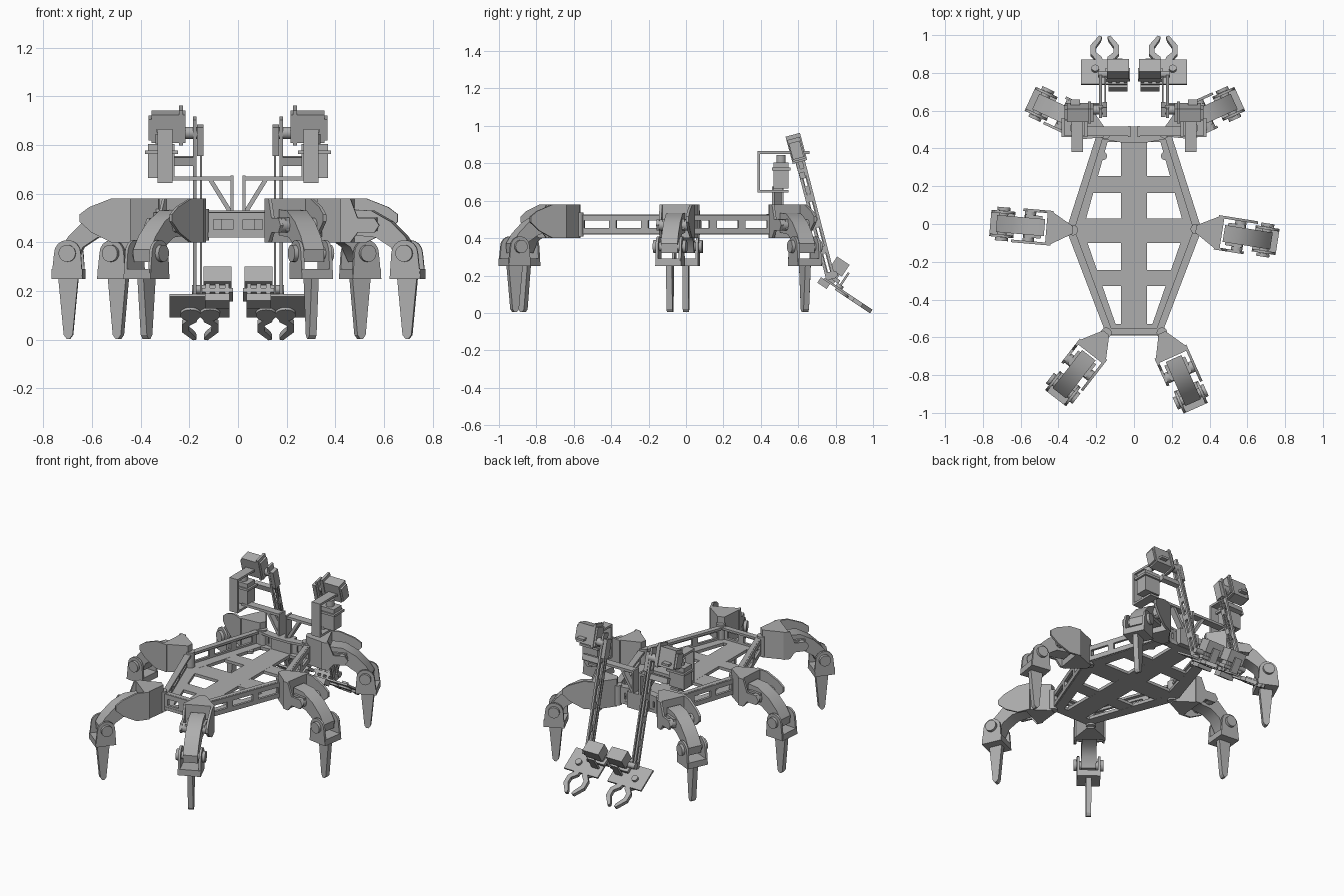
import bpy, bmesh, math
from mathutils import Matrix, Vector

cube = bpy.data.objects.get("Cube")
if cube:
    bpy.data.objects.remove(cube)

grey = bpy.data.materials.new("plain_grey")
grey.use_nodes = True
COLOR = (0.42, 0.42, 0.42, 1)
grey.diffuse_color = COLOR
grey.node_tree.nodes["Principled BSDF"].inputs["Base Color"].default_value = COLOR
made = []
I = Matrix.Identity(4)


def finish(name, bm):
    bmesh.ops.recalc_face_normals(bm, faces=bm.faces)
    me = bpy.data.meshes.new(name)
    bm.to_mesh(me)
    bm.free()
    me.materials.append(grey)
    ob = bpy.data.objects.new(name, me)
    bpy.context.scene.collection.objects.link(ob)
    made.append(ob)


def box(bm, M, center, size, tilt=0):
    # tilt turns the box about the x axis
    T = M @ Matrix.Translation(center) @ Matrix.Rotation(tilt, 4, 'X') @ Matrix.Diagonal((*size, 1))
    bmesh.ops.create_cube(bm, size=1, matrix=T)


def prism(bm, M, pts, lo, hi):
    # profile in local x/z, extruded along local y
    a = [bm.verts.new(M @ Vector((x, lo, z))) for x, z in pts]
    b = [bm.verts.new(M @ Vector((x, hi, z))) for x, z in pts]
    n = len(pts)
    bm.faces.new(a)
    bm.faces.new(b[::-1])
    for i in range(n):
        bm.faces.new((a[i], b[i], b[(i + 1) % n], a[(i + 1) % n]))


def disc(bm, M, center, r, depth, axis='X', r2=None):
    T = M @ Matrix.Translation(center)
    if axis != 'Z':
        T = T @ Matrix.Rotation(math.pi / 2, 4, 'Y' if axis == 'X' else 'X')
    bmesh.ops.create_cone(bm, cap_ends=True, segments=20, radius1=r,
                          radius2=r2 or r, depth=depth, matrix=T)


def axes(origin, x, z):
    x, z = Vector(x).normalized(), Vector(z).normalized()
    y = z.cross(x).normalized()
    z = x.cross(y)
    M = Matrix((x, y, z)).transposed().to_4x4()
    return Matrix.Translation(origin) @ M


def slotted_beam(bm, S, p, q, up, height, thick, slots, chord=0.3):
    # two chords joined by posts leave a row of long slots
    p, q = Vector(p), Vector(q)
    L = (q - p).length
    M = S @ axes((p + q) / 2, q - p, up)
    c = height * chord
    for s in (-1, 1):
        box(bm, M, (0, 0, s * (height - c) / 2), (L, thick, c))
    for i in range(slots + 1):
        box(bm, M, ((i / slots - 0.5) * (L - 0.04), 0, 0), (0.04, thick, height))


# Floor plate: spine, crossbars and border strips
FLAT = Matrix(((1, 0, 0, 0), (0, 0, 1, 0), (0, 1, 0, 0), (0, 0, 0, 1)))
FRONT, MID, REAR = (0.19, 0.47), (0.35, -0.03), (0.14, -0.58)
LOW, TOP = 0.42, 0.525
bm = bmesh.new()
box(bm, I, (0, -0.06, 0.43), (0.14, 1.04, 0.02))
for y, w, d in ((0.21, 0.46, 0.09), (-0.035, 0.62, 0.13), (-0.285, 0.46, 0.085)):
    box(bm, I, (0, y, 0.43), (w, d, 0.019))
for y, w, d in ((0.46, 0.38, 0.05), (-0.56, 0.28, 0.06)):
    box(bm, I, (0, y, 0.43), (w, d, 0.02))
for s in (-1, 1):
    for a, b in ((FRONT, MID), (REAR, MID)):
        prism(bm, FLAT, [(s * a[0], a[1]), (s * b[0], b[1]),
                         (s * (b[0] - 0.08), b[1]), (s * (a[0] - 0.06), a[1])], LOW, 0.44)
    for y in (0.36, -0.43):
        disc(bm, I, (s * 0.165, y, 0.43), 0.022, 0.018, 'Z')
finish("floor_plate", bm)

# Slotted side rails with a narrow top lip, and end walls
bm = bmesh.new()
for s in (-1, 1):
    for a, b in ((FRONT, MID), (REAR, MID)):
        slotted_beam(bm, I, (s * a[0], a[1], 0.473), (s * b[0], b[1], 0.473), (0, 0, 1), 0.1, 0.016, 3)
        prism(bm, FLAT, [(s * a[0], a[1]), (s * b[0], b[1]),
                         (s * (b[0] - 0.035), b[1]), (s * (a[0] - 0.03), a[1])], 0.51, TOP)
slotted_beam(bm, I, (-0.14, -0.58, 0.473), (0.14, -0.58, 0.473), (0, 0, 1), 0.1, 0.016, 2)
box(bm, I, (0, -0.565, 0.517), (0.28, 0.03, 0.014))
finish("side_rails", bm)

# Curved bridge that carries the arms
bm = bmesh.new()
arc = [(-0.32, 0.55), (-0.2, 0.5), (-0.07, 0.48), (0.07, 0.48), (0.2, 0.5), (0.32, 0.55)]
prism(bm, FLAT, arc + [(x * 0.85, y - 0.05) for x, y in arc[::-1]], 0.515, 0.53)
box(bm, I, (0, 0.48, 0.475), (0.14, 0.07, 0.105))
for s in (-1, 1):
    slotted_beam(bm, I, (s * 0.06, 0.47, 0.473), (s * 0.2, 0.49, 0.473), (0, 0, 1), 0.1, 0.015, 2)
finish("arm_bridge", bm)

PLATE = [(0.1, 0.58), (0.18, 0.58), (0.27, 0.545), (0.31, 0.515), (0.31, 0.485),
         (0.26, 0.44), (0.18, 0.4), (0.1, 0.4)]
ARM = [(0.1, 0.58), (0.14, 0.58), (0.17, 0.5), (0.24, 0.5), (0.26, 0.47), (0.24, 0.44),
       (0.17, 0.44), (0.14, 0.4), (0.1, 0.4)]
THIGH = [(0.14, 0.535), (0.22, 0.53), (0.3, 0.485), (0.36, 0.425), (0.395, 0.37), (0.39, 0.32),
         (0.33, 0.32), (0.3, 0.38), (0.24, 0.42), (0.14, 0.43)]
KNEE = Vector((0.362, 0, 0.355))


def leg(name, hip, tip):
    d = Vector(tip) - Vector(hip)
    M = (Matrix.Translation((hip[0], hip[1], 0)) @ Matrix.Rotation(math.atan2(d.y, d.x), 4, 'Z')
         @ Matrix.Translation((d.length - KNEE.x, 0, 0)))
    # Hip bracket: wedge, one broad cheek and one slim arm
    bm = bmesh.new()
    prism(bm, M @ FLAT, [(-0.01, 0.02), (0.11, 0.09), (0.13, 0.09), (0.13, -0.09),
                         (0.11, -0.09), (-0.01, -0.02)], 0.4, 0.58)
    prism(bm, M, PLATE, 0.078, 0.092)
    prism(bm, M, ARM, -0.092, -0.078)
    disc(bm, M, (-0.01, 0, 0.473), 0.028, 0.13, 'Z')
    finish(name + "_hip_bracket", bm)
    # Thigh with joint discs
    bm = bmesh.new()
    prism(bm, M, THIGH, -0.045, 0.045)
    box(bm, M, (0.2, 0, 0.475), (0.09, 0.12, 0.055))
    disc(bm, M, (0.22, 0, 0.47), 0.03, 0.17, 'Y')
    disc(bm, M, KNEE, 0.025, 0.17, 'Y')
    finish(name + "_thigh", bm)
    # Shin fork with rounded cheeks
    bm = bmesh.new()
    round_top = [(KNEE.x + 0.055 * math.cos(t * math.pi / 8), KNEE.z + 0.055 * math.sin(t * math.pi / 8))
                 for t in range(9)]
    for s in (-1, 1):
        prism(bm, M, round_top + [(0.3, 0.25), (0.428, 0.25)], s * 0.056, s * 0.07)
        disc(bm, M, KNEE + Vector((0, s * 0.08, 0)), 0.035, 0.018, 'Y')
    box(bm, M, (0.364, 0, 0.27), (0.128, 0.13, 0.04))
    finish(name + "_shin_fork", bm)
    # Tapered foot spike
    bm = bmesh.new()
    prism(bm, M, [(0.322, 0.26), (0.405, 0.26), (0.382, 0.02), (0.37, 0.004), (0.357, 0.004),
                  (0.345, 0.02)], -0.016, 0.016)
    finish(name + "_foot_spike", bm)


leg("left_mid_leg", (0.35, -0.03), (0.695, -0.085))
leg("right_mid_leg", (-0.35, -0.03), (-0.695, 0.0))
leg("left_near_leg", (0.15, -0.58), (0.3, -0.915))
leg("right_near_leg", (-0.15, -0.58), (-0.375, -0.87))
leg("left_far_leg", (0.18, 0.49), (0.5, 0.635))
leg("right_far_leg", (-0.18, 0.49), (-0.49, 0.635))

CLAW = [(0.01, 0.11), (0.045, 0.12), (0.075, 0.16), (0.075, 0.215), (0.03, 0.275),
        (0.015, 0.27), (0.02, 0.25), (0.047, 0.205), (0.047, 0.17), (0.015, 0.14)]
TILT = math.atan2(0.19, 0.71)

for side, sx in (("left", 1), ("right", -1)):
    S = Matrix.Diagonal((sx, 1, 1, 1))
    # Support struts
    bm = bmesh.new()
    box(bm, S, (0.025, 0.49, 0.6), (0.012, 0.06, 0.15))
    box(bm, S, (0.16, 0.49, 0.663), (0.28, 0.05, 0.016))
    strut = S @ axes((0.075, 0.49, 0.595), (0.08, 0, 0.13), (0, 1, 0))
    box(bm, strut, (0, 0, 0), (0.16, 0.018, 0.04))
    finish(side + "_arm_support", bm)
    # Shoulder motor in its open bracket
    bm = bmesh.new()
    box(bm, S, (0.315, 0.508, 0.735), (0.11, 0.08, 0.14))
    box(bm, S, (0.315, 0.51, 0.77), (0.135, 0.1, 0.015))
    disc(bm, S, (0.315, 0.508, 0.82), 0.025, 0.05, 'Z')
    finish(side + "_shoulder_motor", bm)
    bm = bmesh.new()
    box(bm, S, (0.3, 0.388, 0.755), (0.06, 0.014, 0.22))
    box(bm, S, (0.3, 0.48, 0.858), (0.06, 0.19, 0.014))
    box(bm, S, (0.3, 0.465, 0.65), (0.06, 0.165, 0.014))
    finish(side + "_shoulder_bracket", bm)
    # Elbow motor leaning with the forearm
    bm = bmesh.new()
    box(bm, S, (0.285, 0.59, 0.875), (0.14, 0.07, 0.12), TILT)
    box(bm, S, (0.235, 0.59, 0.88), (0.016, 0.08, 0.15), TILT)
    box(bm, S, (0.36, 0.59, 0.87), (0.016, 0.06, 0.09), TILT)
    box(bm, S, (0.31, 0.605, 0.858), (0.05, 0.11, 0.014))
    box(bm, S, (0.245, 0.622, 0.735), (0.13, 0.03, 0.035), TILT)
    disc(bm, S, (0.2, 0.605, 0.85), 0.025, 0.07)
    finish(side + "_elbow_motor", bm)
    # Forearm: a pair of slotted links
    bm = bmesh.new()
    slotted_beam(bm, S, (0.177, 0.585, 0.91), (0.775, 0, 0) and (0.177, 0.775, 0.18), (0, 1, 0.25), 0.05, 0.014, 5)
    slotted_beam(bm, S, (0.152, 0.605, 0.83), (0.152, 0.775, 0.18), (0, 1, 0.25), 0.03, 0.01, 4)
    box(bm, S, (0.155, 0.607, 0.82), (0.025, 0.05, 0.12), TILT)
    finish(side + "_forearm", bm)
    # Wrist block and tabs
    G = S @ axes((0.155, 0.765, 0.165), (1, 0, 0), (0, 0.832, -0.555))
    bm = bmesh.new()
    for v in (-0.11, -0.07, -0.03):
        box(bm, G, (v, -0.05, 0.0), (0.018, 0.1, 0.05))
    box(bm, G, (-0.07, -0.03, 0.01), (0.13, 0.02, 0.07))
    box(bm, G, (-0.07, 0.02, -0.02), (0.1, 0.035, 0.06))
    disc(bm, G, (-0.04, -0.05, 0.0), 0.018, 0.15)
    finish(side + "_wrist", bm)
    # Gripper motor and plate
    bm = bmesh.new()
    box(bm, G, (-0.07, -0.1, 0.0), (0.115, 0.075, 0.08))
    box(bm, G, (-0.07, -0.05, 0.06), (0.05, 0.1, 0.012))
    finish(side + "_gripper_motor", bm)
    bm = bmesh.new()
    box(bm, G, (0.003, 0, 0.045), (0.245, 0.012, 0.155))
    disc(bm, G, (0.05, -0.012, 0.06), 0.02, 0.02, 'Y')
    for v in (-0.04, 0.04):
        disc(bm, G, (v, 0.012, 0.09), 0.042, 0.012, 'Y')
    finish(side + "_gripper_plate", bm)
    # Curved claws
    bm = bmesh.new()
    for s in (-1, 1):
        prism(bm, G, [(s * v, u) for v, u in CLAW], -0.006, 0.018)
    finish(side + "_claws", bm)

# Smooth the round parts, keep hard edges
for ob in bpy.context.selected_objects:
    ob.select_set(False)
for ob in made:
    ob.select_set(True)
bpy.context.view_layer.objects.active = made[0]
bpy.ops.object.shade_smooth_by_angle(angle=math.radians(30))
